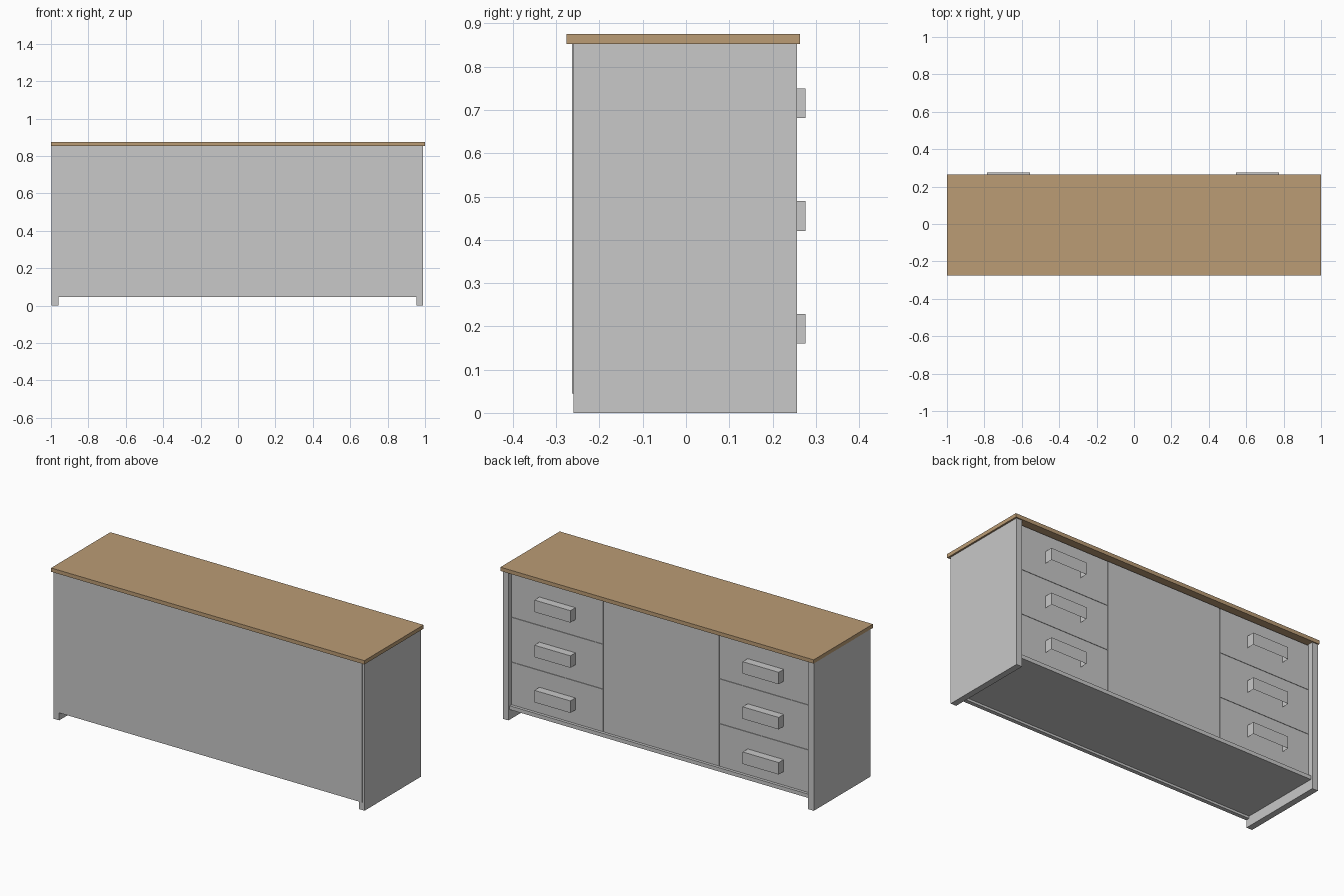
import bpy, bmesh

if "Cube" in bpy.data.objects:
    bpy.data.objects.remove(bpy.data.objects["Cube"])

def material(name, rgb):
    m = bpy.data.materials.new(name)
    m.diffuse_color = (*rgb, 1.0)
    m.use_nodes = True
    m.node_tree.nodes["Principled BSDF"].inputs["Base Color"].default_value = m.diffuse_color
    return m

GREY = material("light grey", (0.578, 0.578, 0.578))
WOOD = material("warm wood", (0.497, 0.332, 0.178))

def box(name, x, y, z, mat=GREY, open_faces=()):
    """Box from (min, max) ranges; open_faces lists outward directions left open."""
    bm = bmesh.new()
    bmesh.ops.create_cube(bm, size=1.0)
    bm.normal_update()
    gone = [f for f in bm.faces
            if any(sum(a * b for a, b in zip(f.normal, d)) > 0.9 for d in open_faces)]
    bmesh.ops.delete(bm, geom=gone, context='FACES')
    for v in bm.verts:
        for i, (lo, hi) in enumerate((x, y, z)):
            v.co[i] = lo + (v.co[i] + 0.5) * (hi - lo)
    me = bpy.data.meshes.new(name)
    bm.to_mesh(me)
    bm.free()
    me.materials.append(mat)
    ob = bpy.data.objects.new(name, me)
    bpy.context.collection.objects.link(ob)
    return ob

CX = -0.003           # the body sits a hair left of the top
OUT, INN = 0.993, 0.957
TOP_Z, BASE_Z = 0.853, 0.08
FACE_Y = 0.23         # plane of the drawer fronts
GAP = 0.002

# Worktop
box("worktop", (-1, 1), (-0.276, 0.264), (TOP_Z, 0.875), WOOD)

# Plain front panel and bottom shelf
box("front_panel", (CX - 0.98, CX + 0.98), (-0.263, -0.24), (0.045, TOP_Z))
box("bottom_shelf", (CX - INN, CX + INN), (-0.24, 0.245), (0.058, BASE_Z))

for side, s in (("left", -1), ("right", 1)):
    # Side panels reach the floor
    xs = sorted((CX + s * INN, CX + s * OUT))
    box(side + "_side_panel", xs, (-0.26, 0.257), (0, TOP_Z))

    # Three drawers with cup pulls, open underneath
    seams = (BASE_Z, 0.327, 0.586, 0.845)
    xs = sorted((CX + s * (0.37 + GAP), CX + s * (INN - GAP)))
    mid = CX - 0.002 + s * 0.665
    for i in range(3):
        box(f"{side}_drawer_front_{i + 1}", xs, (FACE_Y - 0.02, FACE_Y),
            (seams[i] + GAP / 2, seams[i + 1] - GAP / 2))
        z = 0.16 + 0.2605 * i
        box(f"{side}_drawer_pull_{i + 1}", (mid - 0.115, mid + 0.115),
            (FACE_Y, 0.276), (z, z + 0.069), GREY, ((0, 0, -1), (0, -1, 0)))

# Plain centre door
box("centre_door", (CX - 0.37 + GAP, CX + 0.37 - GAP),
    (FACE_Y - 0.02, FACE_Y), (BASE_Z + 0.001, 0.845))
